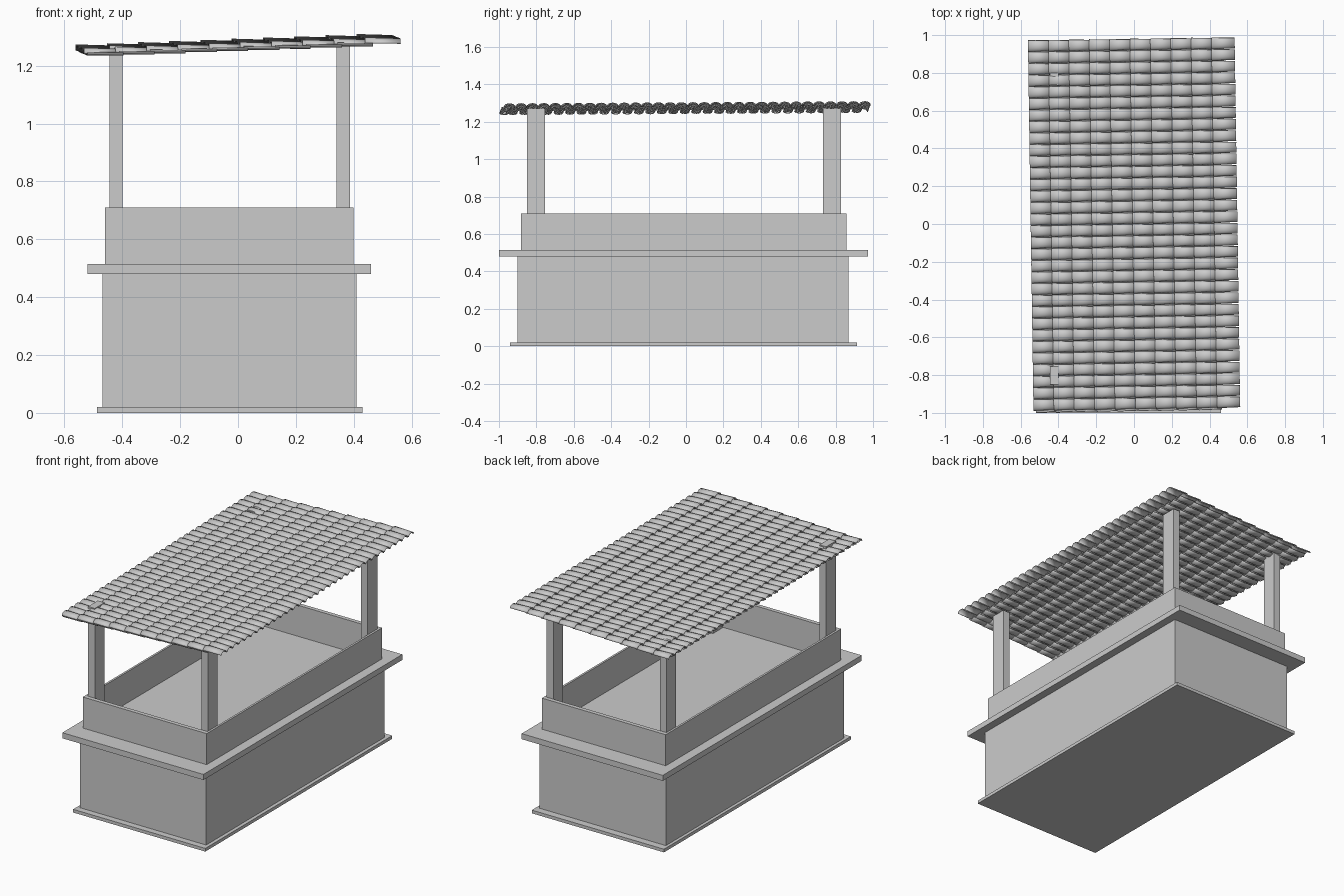
import bpy, bmesh
from math import pi, sin, cos, radians
from mathutils import Matrix, Euler

if "Cube" in bpy.data.objects:
    bpy.data.objects.remove(bpy.data.objects["Cube"])


def finish(name, bm):
    bmesh.ops.recalc_face_normals(bm, faces=bm.faces)
    me = bpy.data.meshes.new(name)
    bm.to_mesh(me)
    bm.free()
    ob = bpy.data.objects.new(name, me)
    bpy.context.collection.objects.link(ob)
    return ob


def box(name, x0, x1, y0, y1, z0, z1):
    bm = bmesh.new()
    size = Matrix.Diagonal((x1 - x0, y1 - y0, z1 - z0, 1))
    centre = Matrix.Translation(((x0 + x1) / 2, (y0 + y1) / 2, (z0 + z1) / 2))
    bmesh.ops.create_cube(bm, size=1, matrix=centre @ size)
    return finish(name, bm)


# Solid lower part of the stall
box("plinth", -0.487, 0.431, -0.94, 0.914, 0, 0.02)
box("body", -0.468, 0.409, -0.90, 0.868, 0.02, 0.48)
box("counter_ledge", -0.52, 0.46, -1.0, 0.973, 0.48, 0.515)

# Thin open wall standing on the ledge: outer and inner loops joined
bm = bmesh.new()
loops = []
for dx, dy, z in ((0, 0, 0.515), (0, 0, 0.71), (0.013, 0.026, 0.71), (0.013, 0.026, 0.515)):
    x0, x1, y0, y1 = -0.46 + dx, 0.40 - dx, -0.882 + dy, 0.858 - dy
    loops.append([bm.verts.new((x, y, z)) for x, y in ((x0, y0), (x1, y0), (x1, y1), (x0, y1))])
for k in range(4):
    a, b = loops[k], loops[(k + 1) % 4]
    for i in range(4):
        j = (i + 1) % 4
        bm.faces.new((a[i], a[j], b[j], b[i]))
finish("upper_wall", bm)

# Four corner posts
for xn, x0 in (("left", -0.445), ("right", 0.341)):
    for yn, y0 in (("front", -0.85), ("back", 0.733)):
        box(f"{yn}_{xn}_post", x0, x0 + 0.046, y0, y0 + 0.096, 0.515, 1.27)

# Tiled roof: one curved tile repeated along the slope and across it
ROWS, PITCH, STEP = 32, 0.0613, 0.108
ROOF = Matrix.Translation((0, 0, 1.272)) @ Euler((0.006, -0.037, radians(0.85))).to_matrix().to_4x4()


def tile_field(name, x0, y0, half_width, height, z0, count, rows):
    bm = bmesh.new()
    ends = []
    for x, lift, taper in ((x0, 0.003, 1.0), (x0 + 0.123, -0.003, 0.88)):
        ends.append([bm.verts.new((x, y0 - cos(pi * i / 8) * half_width * taper,
                                   z0 + lift + sin(pi * i / 8) * height * taper))
                     for i in range(9)])
    for i in range(8):
        bm.faces.new((ends[0][i], ends[1][i], ends[1][i + 1], ends[0][i + 1]))
    ob = finish(name, bm)
    solid = ob.modifiers.new("thickness", 'SOLIDIFY')
    solid.thickness = 0.003
    solid.offset = 0
    for label, n, off in (("courses", count, (STEP, 0, 0)), ("rows", rows, (0, PITCH, 0))):
        arr = ob.modifiers.new(label, 'ARRAY')
        arr.count = n
        arr.use_relative_offset = False
        arr.use_constant_offset = True
        arr.constant_offset_displace = off
    ob.matrix_world = ROOF
    bpy.context.view_layer.objects.active = ob
    ob.select_set(True)
    bpy.ops.object.shade_smooth_by_angle(angle=radians(30))
    ob.select_set(False)


first = -PITCH * (ROWS - 1) / 2
tile_field("roof_cap_tiles", -0.547, first, 0.030, 0.019, -0.007, 10, ROWS)
tile_field("roof_pan_tiles", -0.535, first - PITCH / 2 + 0.016, 0.025, -0.011, -0.002, 9, 1)
tile_field("roof_valley_tiles", -0.535, first + PITCH / 2, 0.025, -0.011, -0.002, 9, ROWS - 1)
